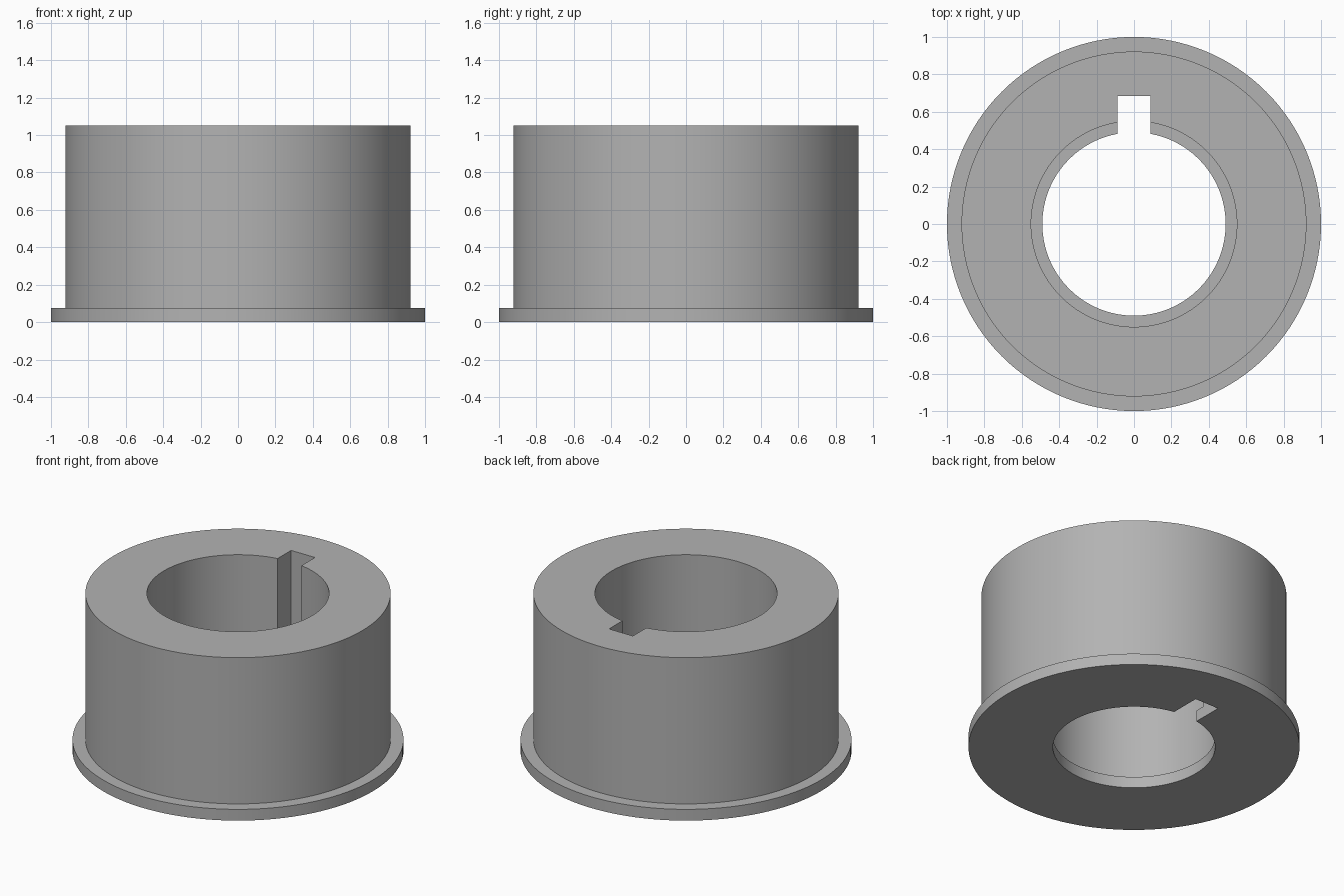
import bpy
import bmesh
import math
from mathutils import Matrix

default_cube = bpy.data.objects.get("Cube")
if default_cube:
    bpy.data.objects.remove(default_cube, do_unlink=True)

# Dimensions
HEIGHT, FLANGE_HEIGHT = 1.05, 0.075
FLANGE_RADIUS, BODY_RADIUS = 1.0, 0.922
LIP_RADIUS, BORE_RADIUS = 0.49, 0.55
KEY_WIDTH, KEY_DEPTH = 0.176, 0.685
SEGMENTS = 128

# Single plain metal colour
GREY = (0.45, 0.45, 0.45, 1.0)
steel = bpy.data.materials.new("grey steel")
steel.use_nodes = True
steel.diffuse_color = GREY
steel.node_tree.nodes["Principled BSDF"].inputs["Base Color"].default_value = GREY


def add_object(name, bm):
    bmesh.ops.recalc_face_normals(bm, faces=bm.faces)
    mesh = bpy.data.meshes.new(name)
    bm.to_mesh(mesh)
    bm.free()
    mesh.materials.append(steel)
    obj = bpy.data.objects.new(name, mesh)
    bpy.context.collection.objects.link(obj)
    return obj


# Flanged sleeve: closed section turned around the z axis
section = [
    (LIP_RADIUS, 0), (FLANGE_RADIUS, 0),
    (FLANGE_RADIUS, FLANGE_HEIGHT), (BODY_RADIUS, FLANGE_HEIGHT),
    (BODY_RADIUS, HEIGHT), (BORE_RADIUS, HEIGHT),
    (BORE_RADIUS, FLANGE_HEIGHT), (LIP_RADIUS, FLANGE_HEIGHT),
]
bm = bmesh.new()
verts = [bm.verts.new((r, 0, z)) for r, z in section]
edges = [bm.edges.new((v, verts[i - 1])) for i, v in enumerate(verts)]
bmesh.ops.spin(bm, geom=verts + edges, cent=(0, 0, 0), axis=(0, 0, 1),
               angle=math.tau, steps=SEGMENTS, use_merge=True)
bmesh.ops.remove_doubles(bm, verts=bm.verts, dist=0.0001)
sleeve = add_object("flanged_sleeve", bm)

# Keyway cutter: a box from the bore centre out to the slot floor
bm = bmesh.new()
bmesh.ops.create_cube(bm, size=1, matrix=(
    Matrix.Translation((0, KEY_DEPTH / 2, HEIGHT / 2))
    @ Matrix.Diagonal((KEY_WIDTH, KEY_DEPTH, HEIGHT + 0.4, 1))))
cutter = add_object("keyway_cutter", bm)
cutter.hide_render = True

# Cut the keyway through the full height
bpy.context.view_layer.objects.active = sleeve
sleeve.select_set(True)
cut = sleeve.modifiers.new("keyway", 'BOOLEAN')
cut.operation = 'DIFFERENCE'
cut.solver = 'EXACT'
cut.object = cutter
bpy.ops.object.modifier_apply(modifier=cut.name)
bpy.data.objects.remove(cutter, do_unlink=True)

# Round walls smooth, rims and keyway edges sharp
bpy.ops.object.select_all(action='DESELECT')
sleeve.select_set(True)
bpy.ops.object.shade_smooth_by_angle(angle=math.radians(30))
